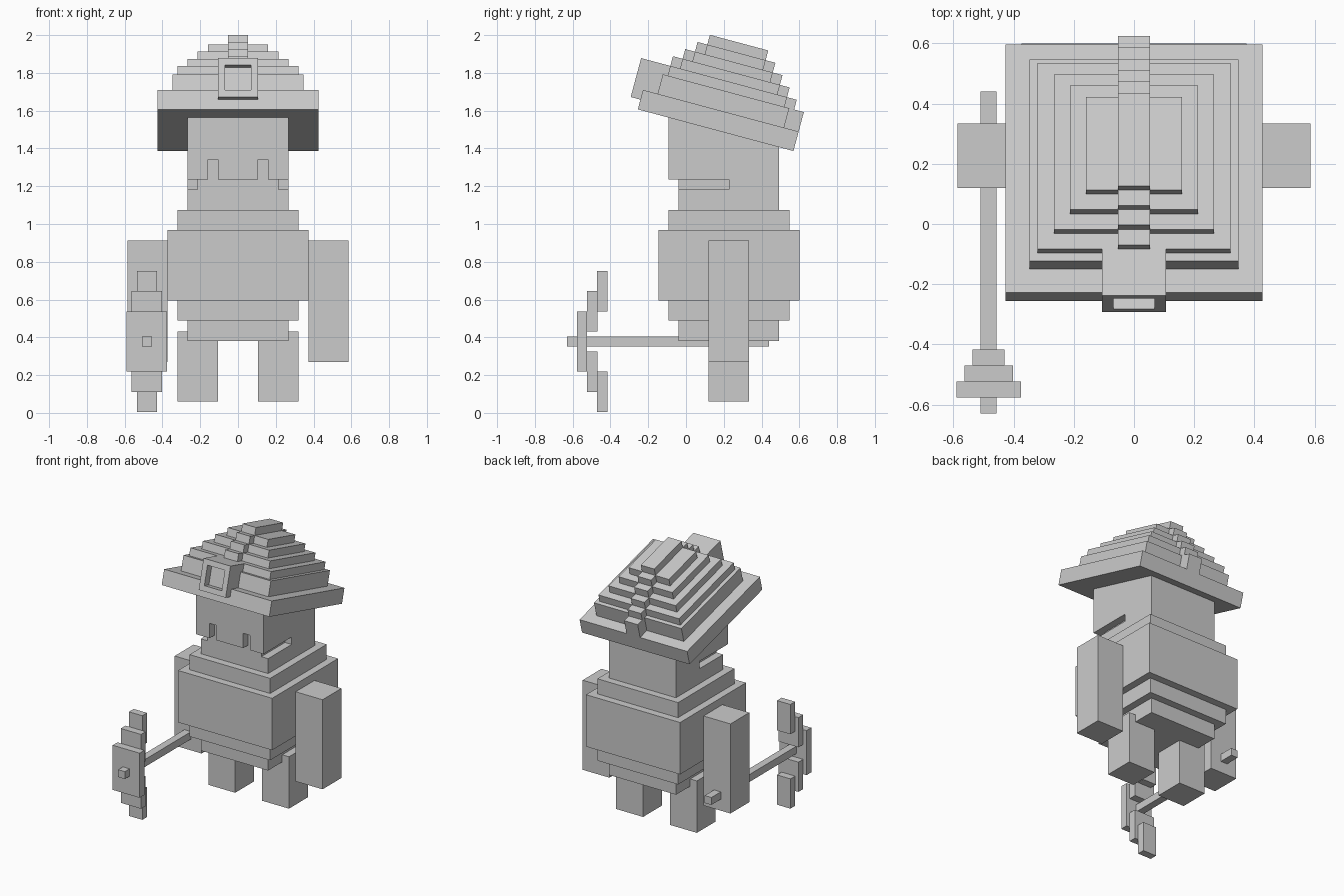
import bpy, bmesh, math
from mathutils import Matrix, Vector

if "Cube" in bpy.data.objects:
    bpy.data.objects.remove(bpy.data.objects["Cube"])

G = 0.0533          # size of one block
YC = 0.227          # body centre in depth

grey = bpy.data.materials.new("stone_grey")
grey.diffuse_color = (0.6, 0.6, 0.6, 1)
grey.use_nodes = True
grey.node_tree.nodes["Principled BSDF"].inputs["Base Color"].default_value = grey.diffuse_color


def finish(name, bm, matrix=None):
    if matrix:
        bm.transform(matrix)
    bmesh.ops.recalc_face_normals(bm, faces=bm.faces)
    me = bpy.data.meshes.new(name)
    bm.to_mesh(me)
    bm.free()
    me.materials.append(grey)
    ob = bpy.data.objects.new(name, me)
    bpy.context.collection.objects.link(ob)
    return ob


def add_box(bm, x0, x1, y0, y1, z0, z1):
    m = Matrix.Translation(((x0 + x1) / 2, (y0 + y1) / 2, (z0 + z1) / 2))
    m = m @ Matrix.Diagonal((x1 - x0, y1 - y0, z1 - z0, 1))
    return bmesh.ops.create_cube(bm, size=1, matrix=m)["verts"]


def box(name, *dims, matrix=None):
    bm = bmesh.new()
    add_box(bm, *dims)
    return finish(name, bm, matrix)


def prism(name, points, move):
    """Extrude a closed outline along the move vector."""
    bm = bmesh.new()
    face = bm.faces.new([bm.verts.new(p) for p in points])
    new = bmesh.ops.extrude_face_region(bm, geom=[face], use_keep_orig=True)["geom"]
    verts = [v for v in new if isinstance(v, bmesh.types.BMVert)]
    bmesh.ops.translate(bm, verts=verts, vec=Vector(move))
    return finish(name, bm)


# Stepped torso: half width in blocks, bottom, top
for name, n, z0, z1 in (("hips", 5, 0.38, 0.488), ("waist", 6, 0.488, 0.595),
                        ("chest", 7, 0.595, 0.967), ("shoulders", 6, 0.967, 1.075)):
    h = n * G
    box(name, -h, h, YC - h, YC + h, z0, z1)

# Arms and legs
for side, s in (("left", -1), ("right", 1)):
    for part, a, z0, z1 in (("arm", 7, 0.27, 0.912), ("leg", 2, 0.06, 0.432)):
        x0, x1 = sorted((s * a * G, s * (a + 4) * G))
        box(f"{side}_{part}", x0, x1, YC - 2 * G, YC + 2 * G, z0, z1)

# Jaw, with a slot along each side for the mouth
H, F, B = 5 * G, YC - 5 * G, YC + 5 * G
box("jaw", -H, H, F, B, 1.075, 1.182)
I, M = 4 * G, F + 5 * G
prism("mouth_layer", [(x, y, 1.182) for x, y in (
    (-I, F), (I, F), (I, M), (H, M), (H, B), (-H, B), (-H, M), (-I, M))], (0, 0, 0.053))

# Head and its brow plate, with two notches for the eyes
box("head", -H, H, F, B, 1.235, 1.6)
half = [(2 * G, 1.235), (2 * G, 1.341), (3 * G, 1.341), (3 * G, 1.235), (H, 1.235), (H, 1.6)]
outline = half + [(-x, z) for x, z in reversed(half)]
prism("face_plate", [(x, F, z) for x, z in outline], (0, -G, 0))

# Hat is built in block units, then tilted back 15 degrees about its front edge
tilt = (Matrix.Translation((0, -0.255, 1.607))
        @ Matrix.Rotation(math.radians(-15), 4, "X") @ Matrix.Scale(G, 4))
box("hat_brim", -8, 8, 0, 16, 0, 2, matrix=tilt)
for i, (h, z0, z1) in enumerate(((6.5, 2, 4), (6, 4, 5), (5, 5, 6), (4, 6, 7), (3, 7, 8))):
    box(f"hat_step_{i + 1}", -h, h, 8 - h, 8 + h, z0, z1, matrix=tilt)

# Ridge stepping over the middle of the hat
for i in range(6):
    box(f"hat_ridge_{i + 1}", -1, 1, max(i, 1), 16 - i, 2 if i == 0 else 3 + i, 4 + i, matrix=tilt)

# Lamp on the hat front with a recessed square
bm = bmesh.new()
add_box(bm, -2, 2, -1, 2.2, 1, 5)
bm.normal_update()
front = min(bm.faces, key=lambda f: f.calc_center_median().y)
bmesh.ops.inset_region(bm, faces=[front], thickness=1)
new = bmesh.ops.extrude_face_region(bm, geom=[front])["geom"]
bmesh.ops.translate(bm, verts=[v for v in new if isinstance(v, bmesh.types.BMVert)], vec=(0, 1, 0))
if front.is_valid:
    bmesh.ops.delete(bm, geom=[front], context="FACES_ONLY")
finish("hat_lamp", bm, tilt)

# Pickaxe held forward in the left hand
PX, PZ = -9 * G - 0.003, 0.378
box("pick_handle", PX - G / 2, PX + G / 2, -0.63, 0.44, PZ - G / 2, PZ + G / 2)
box("pick_centre", PX - 2 * G, PX + 2 * G, -0.577, -0.523, PZ - 3 * G, PZ + 3 * G)
for end, s in (("top", 1), ("bottom", -1)):
    for part, w, y, a in (("middle", 1.5, -0.523, 1), ("tip", 1, -0.47, 3)):
        z0, z1 = sorted((PZ + s * a * G, PZ + s * (a + 4) * G))
        z0 = max(z0, 0)
        box(f"pick_{end}_{part}", PX - w * G, PX + w * G, y, y + G, z0, z1)
